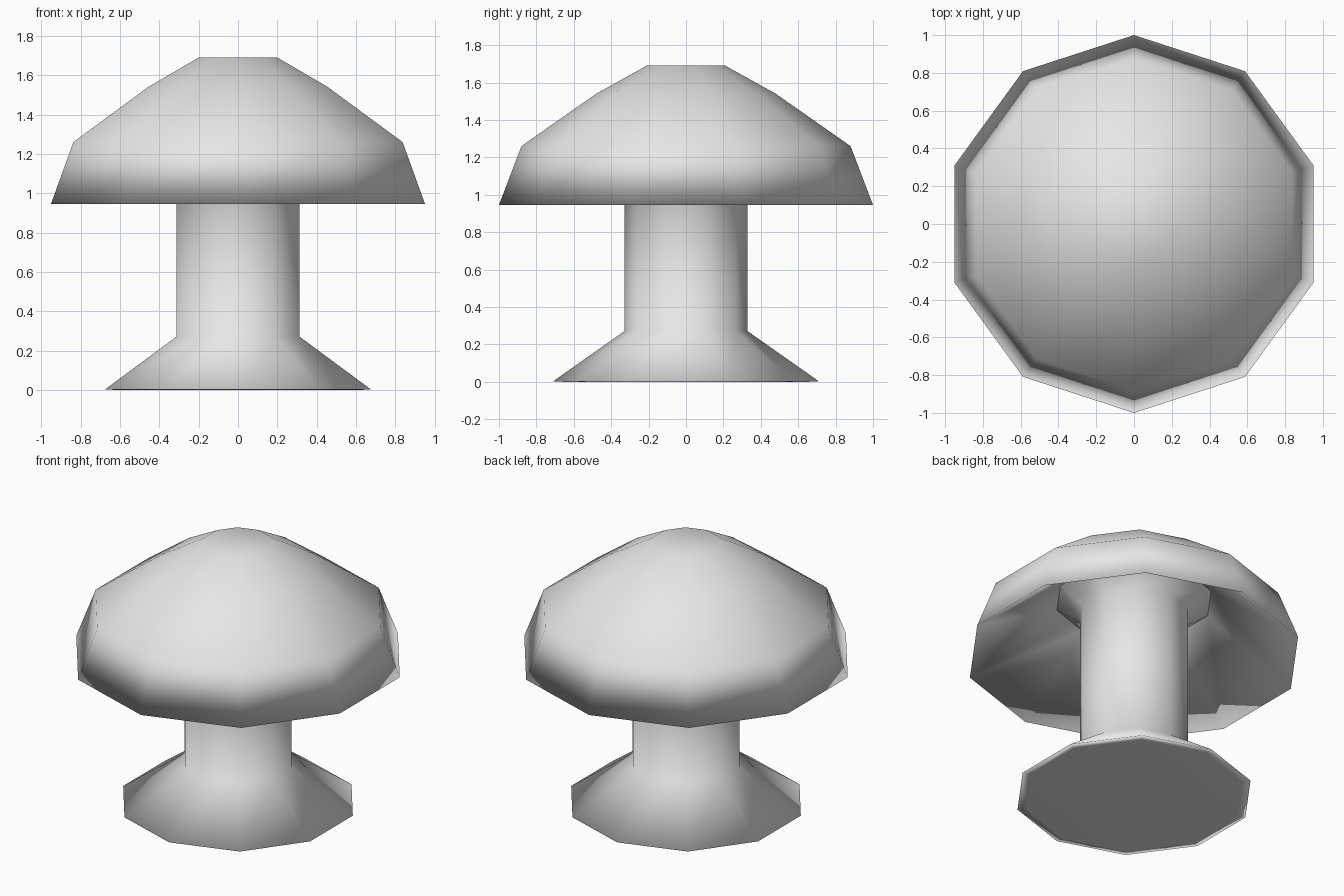
import bpy
import bmesh
import math

SIDES = 10

cube = bpy.data.objects.get("Cube")
if cube:
    bpy.data.objects.remove(cube, do_unlink=True)

grey = bpy.data.materials.new("light_grey")
grey.use_nodes = True
colour = (0.8, 0.8, 0.8, 1.0)
grey.diffuse_color = colour
grey.node_tree.nodes["Principled BSDF"].inputs["Base Color"].default_value = colour


def lathe(name, profile, cap_start=False, cap_end=False):
    """Turn a (radius, height) profile into a smooth ten-sided solid."""
    bm = bmesh.new()
    rings = []
    for radius, z in profile:
        ring = []
        for i in range(SIDES):
            a = math.pi / 2 + math.tau * i / SIDES
            ring.append(bm.verts.new((radius * math.cos(a), radius * math.sin(a), z)))
        rings.append(ring)
    for low, high in zip(rings, rings[1:]):
        for i in range(SIDES):
            j = (i + 1) % SIDES
            bm.faces.new((low[i], low[j], high[j], high[i]))
    if cap_start:
        bm.faces.new(rings[0][::-1])
    if cap_end:
        bm.faces.new(rings[-1])
    for face in bm.faces:
        face.smooth = True
    mesh = bpy.data.meshes.new(name)
    bm.to_mesh(mesh)
    bm.free()
    mesh.materials.append(grey)
    obj = bpy.data.objects.new(name, mesh)
    bpy.context.collection.objects.link(obj)
    return obj


# Stem with a flared foot and a short flare under the cap
lathe("stem", [(0.66, 0), (0.71, 0.003), (0.33, 0.27), (0.33, 1.23), (0.47, 1.33)],
      cap_start=True)

# Cap: hollow underside, rim, sloping sides and a flat crown
lathe("cap", [(0.47, 1.33), (1.0, 0.945), (0.88, 1.26), (0.48, 1.54), (0.21, 1.69)],
      cap_end=True)
